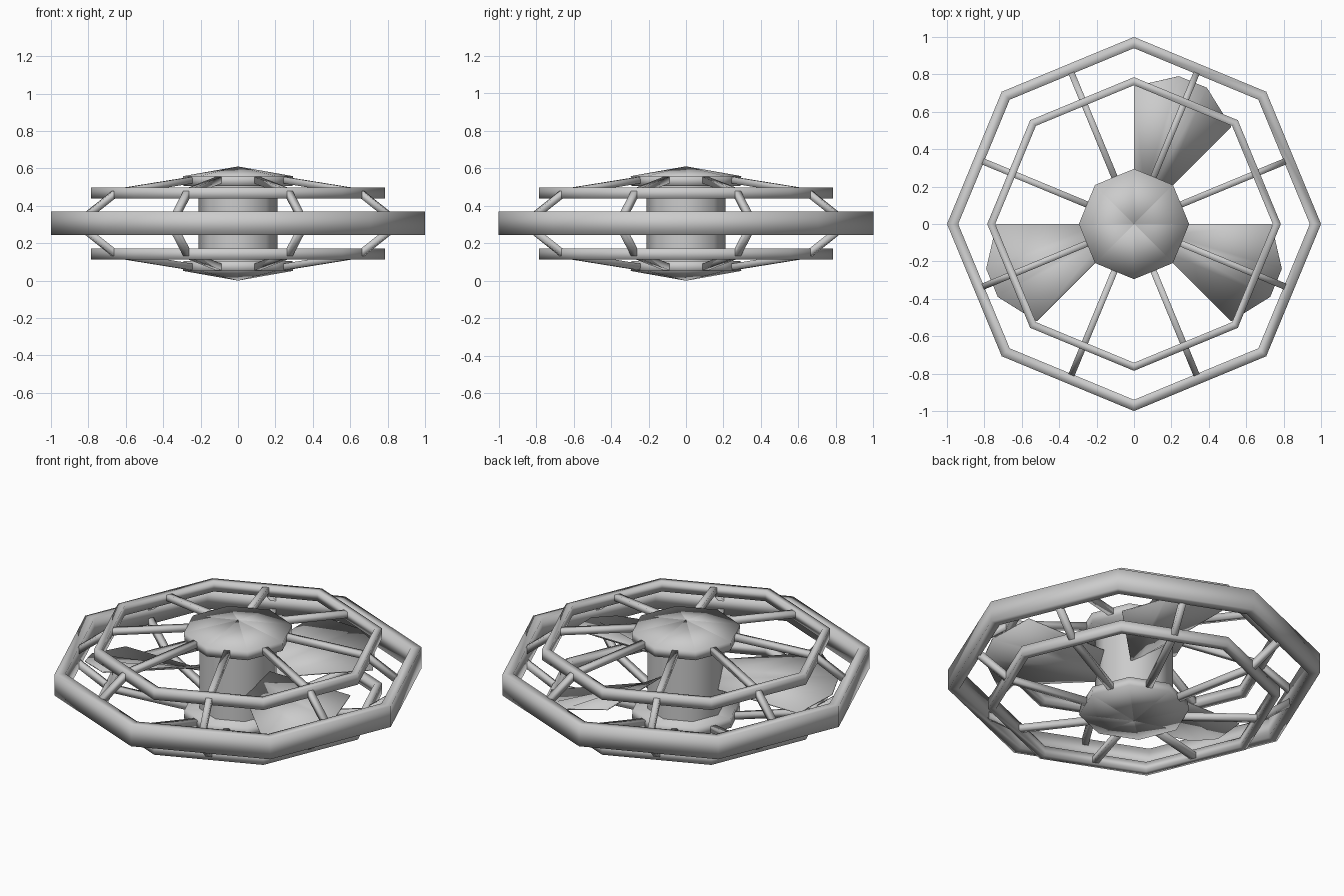
import bpy
from math import cos, sin, pi, radians

if "Cube" in bpy.data.objects:
    bpy.data.objects.remove(bpy.data.objects["Cube"])

MID = 0.305   # height of the symmetry plane


def make(name, verts, faces):
    me = bpy.data.meshes.new(name)
    me.from_pydata(verts, [], faces)
    me.update()
    for p in me.polygons:
        p.use_smooth = True
    ob = bpy.data.objects.new(name, me)
    bpy.context.collection.objects.link(ob)
    return ob


def lathe(name, profile, closed=True, n=8):
    """Turn an (r, z) profile into an n-sided ring with corners on the axes."""
    m = len(profile)
    verts = [(r * cos(2 * pi * i / n), r * sin(2 * pi * i / n), z)
             for i in range(n) for r, z in profile]
    faces = []
    for i in range(n):
        a, b = i * m, (i + 1) % n * m
        for j in range(m if closed else m - 1):
            k = (j + 1) % m
            faces.append((a + j, b + j, b + k, a + k))
    return make(name, verts, faces)


def flip(z, s):
    return MID + s * (z - MID)


def rect(r0, r1, z0, z1):
    return [(r0, z0), (r1, z0), (r1, z1), (r0, z1)]


# Outer rim and motor drum
lathe("outer_rim", rect(0.94, 1.0, 0.245, 0.368))
lathe("motor_drum", [(0.21, 0.09), (0.21, 0.52)], closed=False)

for s, side in ((1, "upper"), (-1, "lower")):
    # Guard ring
    ring = rect(0.742, 0.785, 0.438, 0.497)
    if s < 0:
        ring = [(r, flip(z, s)) for r, z in ring][::-1]
    lathe(side + "_guard_ring", ring)

    # Shallow conical hub cap
    cap = [(0.001, 0.505), (0.29, 0.505), (0.295, 0.558), (0.001, 0.61)]
    if s < 0:
        cap = [(r, flip(z, s)) for r, z in cap][::-1]
    lathe(side + "_hub_cap", cap)

    # Bent spokes running from the hub over the guard ring to the rim
    top = [(0.2, 0.565), (0.71, 0.489), (0.885, 0.36)]
    bot = [(0.2, 0.530), (0.695, 0.456), (0.87, 0.328)]
    h = 0.017
    for i in range(8):
        a = radians(22.5 + 45 * i)
        verts = []
        for t, b in zip(top, bot):
            for (r, z), w in ((b, -h), (b, h), (t, h), (t, -h)):
                verts.append((r * cos(a) - w * sin(a),
                              r * sin(a) + w * cos(a), flip(z, s)))
        faces = [(3, 2, 1, 0), (8, 9, 10, 11)]
        for q in (0, 4):
            for j in range(4):
                k = (j + 1) % 4
                faces.append((q + j, q + k, q + 4 + k, q + 4 + j))
        if s < 0:
            faces = [f[::-1] for f in faces]
        make(f"{side}_spoke_{i}", verts, faces)

# Three pitched blades, each filling one 45 degree sector
outline = [(-22.5, 0.735), (-5.6, 0.826), (5.6, 0.826), (22.5, 0.735)]
heights = [0.255, 0.29, 0.32, 0.36]
for i, centre in enumerate((-22.5, 67.5, 202.5)):
    verts = []
    for (da, r1), z in zip(outline, heights):
        a = radians(centre + da)
        for r in (0.19, r1):
            verts.append((r * cos(a), r * sin(a), z))
    faces = [(2 * j, 2 * j + 1, 2 * j + 3, 2 * j + 2) for j in range(3)]
    blade = make(f"blade_{i}", verts, faces)
    sol = blade.modifiers.new("thickness", "SOLIDIFY")
    sol.thickness = 0.006
    sol.offset = 0
